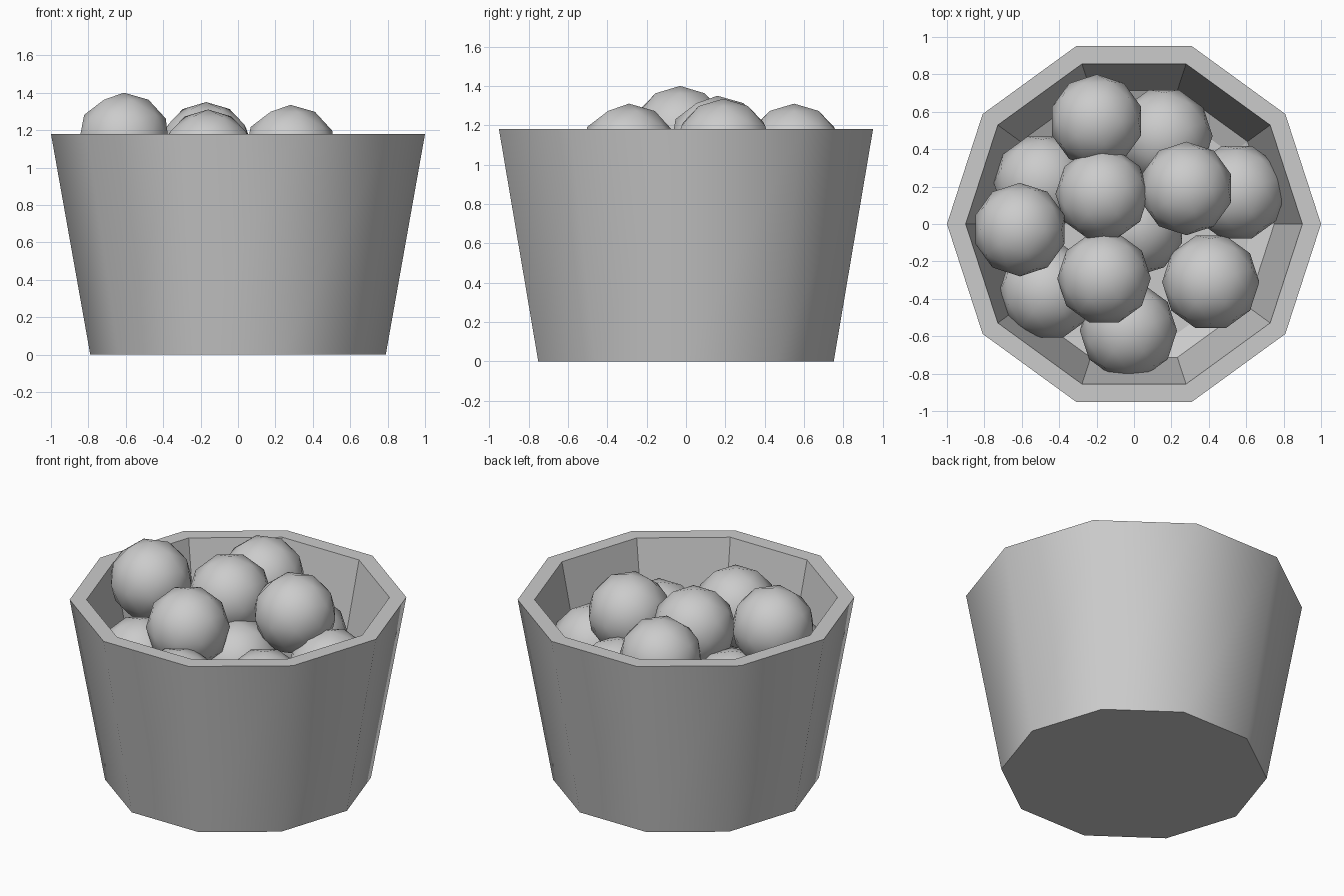
import bpy, bmesh, math

cube = bpy.data.objects.get("Cube")
if cube:
    bpy.data.objects.remove(cube, do_unlink=True)

# One plain grey for everything
grey = bpy.data.materials.new("plain_grey")
grey.use_nodes = True
colour = (0.6, 0.6, 0.6, 1)
grey.diffuse_color = colour
grey.node_tree.nodes["Principled BSDF"].inputs["Base Color"].default_value = colour

SIDES = 10


def add_object(name, bm):
    mesh = bpy.data.meshes.new(name)
    bm.to_mesh(mesh)
    bm.free()
    mesh.materials.append(grey)
    obj = bpy.data.objects.new(name, mesh)
    bpy.context.collection.objects.link(obj)
    return obj


def ring(bm, radius, z):
    step = 2 * math.pi / SIDES
    return [bm.verts.new((radius * math.cos(i * step), radius * math.sin(i * step), z))
            for i in range(SIDES)]


# Bucket: smooth outer wall, flat rim, faceted inner wall and floor
bm = bmesh.new()
profile = [(0.79, 0), (1, 1.18), (0.9, 1.18), (0.75, 0.45), (0.64, 0.4)]
rings = [ring(bm, r, z) for r, z in profile]
for level, (low, high) in enumerate(zip(rings, rings[1:])):
    for i in range(SIDES):
        j = (i + 1) % SIDES
        face = bm.faces.new((low[i], low[j], high[j], high[i]))
        face.smooth = level == 0
bm.faces.new(reversed(rings[0]))
bm.faces.new(rings[-1])
for edge in bm.edges:
    edge.smooth = all(f.smooth for f in edge.link_faces)
add_object("bucket", bm)


# Balls: x, y, z, turn in degrees
def add_ball(name, radius, x, y, z, turn):
    bm = bmesh.new()
    bmesh.ops.create_icosphere(bm, subdivisions=2, radius=radius)
    for face in bm.faces:
        face.smooth = True
    ball = add_object(name, bm)
    ball.location = (x, y, z)
    ball.rotation_euler.z = math.radians(turn)


upper = [(-0.61, -0.03, 1.15, 0), (-0.2, 0.55, 1.06, 0), (-0.17, 0.16, 1.1, 18),
         (-0.16, -0.29, 1.06, 18), (0.28, 0.19, 1.085, 0)]
lower = [(0.16, 0.47, 0.79, 18), (0.55, 0.17, 0.79, 18), (0.41, -0.31, 0.8, 18),
         (-0.03, -0.57, 0.79, 18), (-0.46, -0.36, 0.8, 18), (-0.49, 0.22, 0.79, 18),
         (0.01, -0.02, 0.78, 0)]
for i, spot in enumerate(upper):
    add_ball(f"upper_ball_{i + 1}", 0.25, *spot)
for i, spot in enumerate(lower):
    add_ball(f"lower_ball_{i + 1}", 0.26, *spot)
